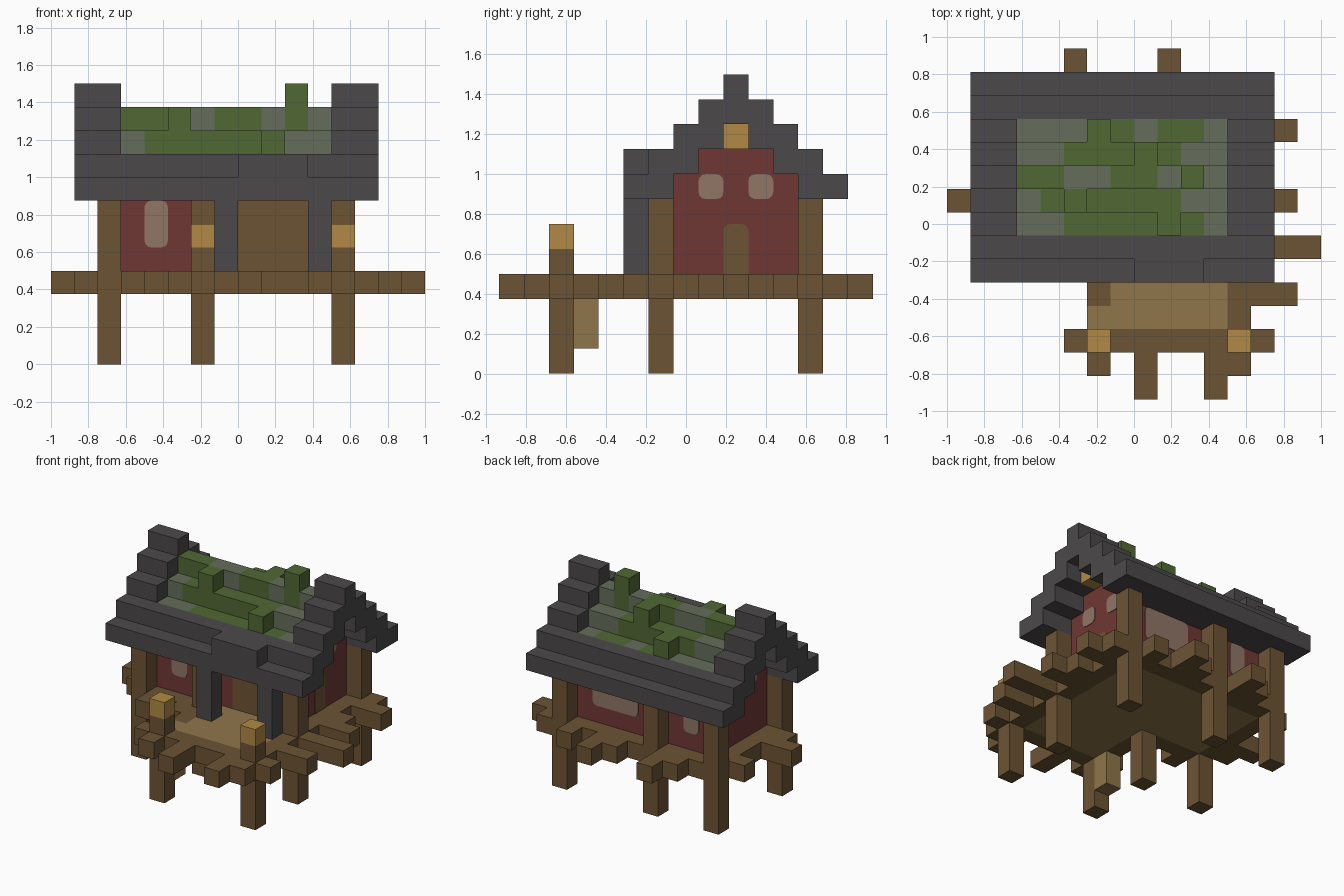
import bpy, bmesh, math
from mathutils import Vector

cube = bpy.data.objects.get("Cube")
if cube:
    bpy.data.objects.remove(cube)

U = 0.125                                # block size
ORIGIN = Vector((-1, -7.5 * U, 0))       # corner of block (0, 0, 0)


def material(name, r, g, b):
    m = bpy.data.materials.new(name)
    m.use_nodes = True
    m.diffuse_color = (r, g, b, 1)
    bsdf = m.node_tree.nodes["Principled BSDF"]
    bsdf.inputs["Base Color"].default_value = (r, g, b, 1)
    bsdf.inputs["Roughness"].default_value = 0.9
    return m


WOOD = material("brown wood", .15, .088, .034)
PLANK = material("tan planks", .28, .182, .07)
LAMP = material("lantern yellow", .44, .255, .058)
SLATE = material("dark slate", .073, .066, .071)
MOSS = material("green moss", .083, .14, .033)
STONE = material("mossy stone", .13, .155, .103)
RED = material("red wall", .16, .039, .034)
GLASS = material("window beige", .28, .182, .134)


def add(name, bm, mat):
    mesh = bpy.data.meshes.new(name)
    bm.to_mesh(mesh)
    bm.free()
    mesh.materials.append(mat)
    ob = bpy.data.objects.new(name, mesh)
    bpy.context.collection.objects.link(ob)
    return ob


def box(i, j, k):
    """Cells in a block range; each argument is an index or an inclusive pair."""
    span = [range(a, a + 1) if isinstance(a, int) else range(a[0], a[1] + 1) for a in (i, j, k)]
    return {(x, y, z) for x in span[0] for y in span[1] for z in span[2]}


def blocks(name, mat, cells):
    """Outer skin of a set of unit blocks, flat areas merged."""
    bm = bmesh.new()
    for cell in cells:
        for axis in range(3):
            for sign in (0, 1):
                near = list(cell)
                near[axis] += 2 * sign - 1
                if tuple(near) in cells:
                    continue
                ring = []
                for a, b in ((0, 0), (1, 0), (1, 1), (0, 1)):
                    p = Vector(cell)
                    p[axis] += sign
                    p[(axis + 1) % 3] += a
                    p[(axis + 2) % 3] += b
                    ring.append(bm.verts.new(ORIGIN + p * U))
                bm.faces.new(ring if sign else ring[::-1])
    bmesh.ops.remove_doubles(bm, verts=bm.verts, dist=1e-4)
    bmesh.ops.dissolve_limit(bm, angle_limit=0.01, verts=bm.verts, edges=bm.edges)
    return add(name, bm, mat)


def plate(name, mat, axis, level, out, a0, a1, z0, z1, arch=False):
    """Thin rounded panel on a wall; all sizes in blocks, out is the facing sign."""
    r = 0.28
    bm = bmesh.new()
    ring = []
    corners = ((a1 - r, z1 - r, 0), (a0 + r, z1 - r, 1), (a0 + r, z0 + r, 2), (a1 - r, z0 + r, 3))
    for ca, cz, quarter in corners:
        if arch and quarter > 1:         # square foot for a doorway
            ring.append((a0 if quarter == 2 else a1, z0))
            continue
        for s in range(4):
            t = (quarter + s / 3) * math.pi / 2
            ring.append((ca + r * math.cos(t), cz + r * math.sin(t)))
    verts = []
    for a, z in ring:
        p = (level, a, z) if axis == 0 else (a, level, z)
        verts.append(bm.verts.new(ORIGIN + Vector(p) * U))
    face = bm.faces.new(verts)
    push = Vector((0, 0, 0))
    push[axis] = out * 0.005
    new = bmesh.ops.extrude_face_region(bm, geom=[face])["geom"]
    bmesh.ops.translate(bm, vec=push, verts=[v for v in new if isinstance(v, bmesh.types.BMVert)])
    bmesh.ops.recalc_face_normals(bm, faces=bm.faces)
    return add(name, bm, mat)


# Stilts and house corner posts
corners = [(i, j) for j in (6, 12) for i in (2, 6, 12)]
for n, (i, j) in enumerate(corners + [(6, 2), (12, 2)]):
    blocks(f"stilt_{n + 1}", WOOD, box(i, j, (0, 2)))
for n, (i, j) in enumerate(corners):
    blocks(f"corner_post_{n + 1}", WOOD, box(i, j, (4, 6)))

# Deck: tan floor, brown frame and ragged plank ends
floor = box((3, 11), (7, 11), 3) | box((7, 11), (3, 6), 3) | box(6, 3, 3)
blocks("floor_planks", PLANK, floor)
blocks("ladder", PLANK, box(6, 3, (1, 2)))
frame = box((2, 12), (6, 12), 3) | box((6, 12), (2, 5), 3)
ends = {0: (8, 11), 1: (6, 8, 11, 12), 13: (4, 5, 8, 9, 11), 14: (5, 9)}
for j, columns in ends.items():
    for i in columns:
        frame |= box(i, j, 3)
sides = {0: (8,), 1: (7, 8, 11), 13: (2, 4, 6, 8, 9, 11, 12), 14: (4, 6, 8, 11), 15: (6,)}
for i, rows in sides.items():
    for j in rows:
        frame |= box(i, j, 3)
frame |= box(5, 2, 3) | box(3, 5, 3) | box(5, 5, 3)
blocks("deck_frame", WOOD, frame - floor)

# Porch lanterns, gable lamps and porch columns
for side, i in (("right", 6), ("left", 12)):
    blocks(f"{side}_lantern_post", WOOD, box(i, 2, 4))
    blocks(f"{side}_lantern", LAMP, box(i, 2, 5))
for side, i in (("right", 2), ("left", 12)):
    blocks(f"{side}_gable_lamp", LAMP, box(i, 9, 9))
for side, i in (("right", 7), ("left", 11)):
    blocks(f"{side}_porch_column", SLATE, box(i, 5, (4, 6)))

# Walls, set one block in from the posts
walls = box((3, 11), 7, (4, 7)) | box((3, 11), 11, (4, 7))
for i in (3, 11):
    walls |= box(i, (7, 11), (4, 7)) | box(i, (8, 10), 8) | box(i, 9, 9)
entrance = box((8, 10), 7, (4, 6))
blocks("walls", RED, walls - entrance)
blocks("front_entrance", WOOD, entrance)

# Windows and side door
plate("front_window", GLASS, 1, 7, -1, 4, 5, 5, 7)
plate("back_wide_window", GLASS, 1, 12, 1, 8, 11, 5, 7)
plate("back_small_window", GLASS, 1, 12, 1, 4, 5, 5, 7)
for side, level, out in (("left", 12, 1), ("right", 3, -1)):
    for j in (8, 10):
        plate(f"{side}_gable_window_{j}", GLASS, 0, level, out, j, j + 1, 7, 8)
plate("left_side_door", WOOD, 0, 12, 1, 9, 10, 4, 6, arch=True)

# Slate roof: stepped gable ends, eaves and the raised porch edge
slate = box((8, 10), 5, 8)
for j in range(5, 14):
    top = 11 - abs(j - 9)
    for ends_i in ((1, 2), (12, 13)):
        slate |= box(ends_i, j, (max(top - 1, 7), top))
    if top < 9:
        slate |= box((3, 11), j, (7, top))
blocks("slate_roof", SLATE, slate)

# Mossy middle of the roof, one row per step: G is moss, s is stone
rows = ("ssGGGGGGs", "sGGGGGGss", "GGssGGsGs", "ssGGGGGss", "sssGGsGGs")
moss, stone = set(), set()
for n, row in enumerate(rows):
    for c, kind in enumerate(row):
        (moss if kind == "G" else stone).add((3 + c, 7 + n, 10 - abs(n - 2)))
moss |= {(5, 8, 10), (9, 7, 9), (10, 9, 11), (6, 11, 9), (8, 10, 10)}
blocks("roof_moss", MOSS, moss)
blocks("roof_stone", STONE, stone)
